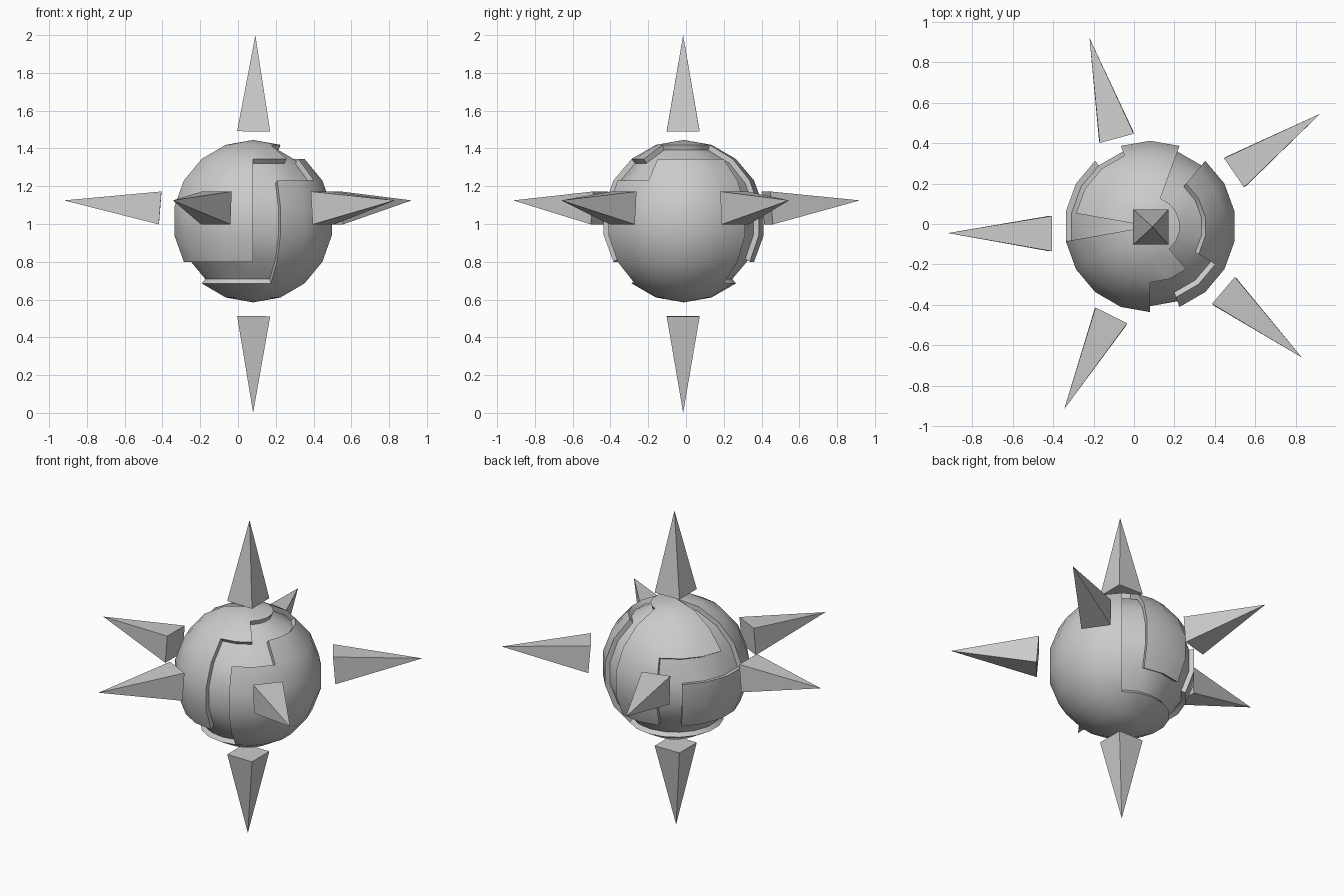
import bpy, bmesh
from math import atan2, asin, degrees, pi, sqrt
from mathutils import Vector, Matrix

if "Cube" in bpy.data.objects:
    bpy.data.objects.remove(bpy.data.objects["Cube"])

CENTER = Vector((0.08, -0.012, 1.015))
R_LOW, R_HIGH = 0.40, 0.43

# Raised armour panels: lon start, lon end, lat start, lat end (degrees)
PANELS = [
    (190, 270, -30, 90), (270, 310, 50, 90), (310, 430, 70, 90),
    (70, 110, -30, 90), (110, 170, 30, 90), (130, 190, -30, 10),
    (290, 330, -50, 30), (330, 410, -50, 50), (0, 360, -90, -50),
]


def add_object(name, bm, location=(0, 0, 0)):
    bmesh.ops.recalc_face_normals(bm, faces=bm.faces[:])
    mesh = bpy.data.meshes.new(name)
    bm.to_mesh(mesh)
    bm.free()
    obj = bpy.data.objects.new(name, mesh)
    obj.location = location
    bpy.context.collection.objects.link(obj)
    return obj


def is_raised(face):
    c = face.calc_center_median().normalized()
    lon, lat = degrees(atan2(c.y, c.x)), degrees(asin(c.z))
    return any((lon - a) % 360 < b - a and lo < lat < hi for a, b, lo, hi in PANELS)


# Panelled ball: low sphere with the panel regions extruded outward
bm = bmesh.new()
bmesh.ops.create_uvsphere(bm, u_segments=18, v_segments=9, radius=R_LOW)
v = next(v for v in bm.verts if abs(v.co.z) < R_LOW * 0.3)
turn = (10 - degrees(atan2(v.co.y, v.co.x))) % 20
bmesh.ops.rotate(bm, verts=bm.verts[:], matrix=Matrix.Rotation(turn * pi / 180, 3, 'Z'))
raised = [f for f in bm.faces if is_raised(f)]
out = bmesh.ops.extrude_face_region(bm, geom=raised)["geom"]
for e in out:
    if isinstance(e, bmesh.types.BMVert):
        e.co *= R_HIGH / R_LOW
old = [f for f in raised if f.is_valid and f.verts[0].co.length < (R_LOW + R_HIGH) / 2]
if old:
    bmesh.ops.delete(bm, geom=old, context='FACES')
ball = add_object("panelled_ball", bm, CENTER)
bpy.context.view_layer.objects.active = ball
ball.select_set(True)
bpy.ops.object.shade_smooth_by_angle(angle=pi / 6)


# Floating square spikes
def spike(name, base, tip, half=0.0875):
    base, tip = Vector(base), Vector(tip)
    axis = tip - base
    bm = bmesh.new()
    bmesh.ops.create_cone(bm, cap_ends=True, segments=4, radius1=half * sqrt(2),
                          radius2=0, depth=axis.length)
    bmesh.ops.remove_doubles(bm, verts=bm.verts[:], dist=0.0001)
    v = next(v for v in bm.verts if v.co.z < 0)
    roll = pi / 4 - atan2(v.co.y, v.co.x)
    m = (Matrix.Translation((base + tip) / 2)
         @ axis.to_track_quat('Z', 'Y').to_matrix().to_4x4()
         @ Matrix.Rotation(roll, 4, 'Z'))
    bm.transform(m)
    add_object(name, bm)


spike("spike_top", (0.083, -0.015, 1.49), (0.092, -0.015, 2.0))
spike("spike_bottom", (0.083, -0.015, 0.512), (0.08, -0.015, 0.0))
SIDES = {
    "left": ((-0.412, -0.047), (-0.92, -0.045)),
    "back_left": ((-0.087, 0.43), (-0.22, 0.92)),
    "back_right": ((0.5, 0.257), (0.92, 0.545)),
    "front_right": ((0.447, -0.333), (0.83, -0.66)),
    "front_left": ((-0.115, -0.458), (-0.345, -0.915)),
}
for side, (b, t) in SIDES.items():
    spike("spike_" + side, (*b, 1.085), (*t, 1.125))
